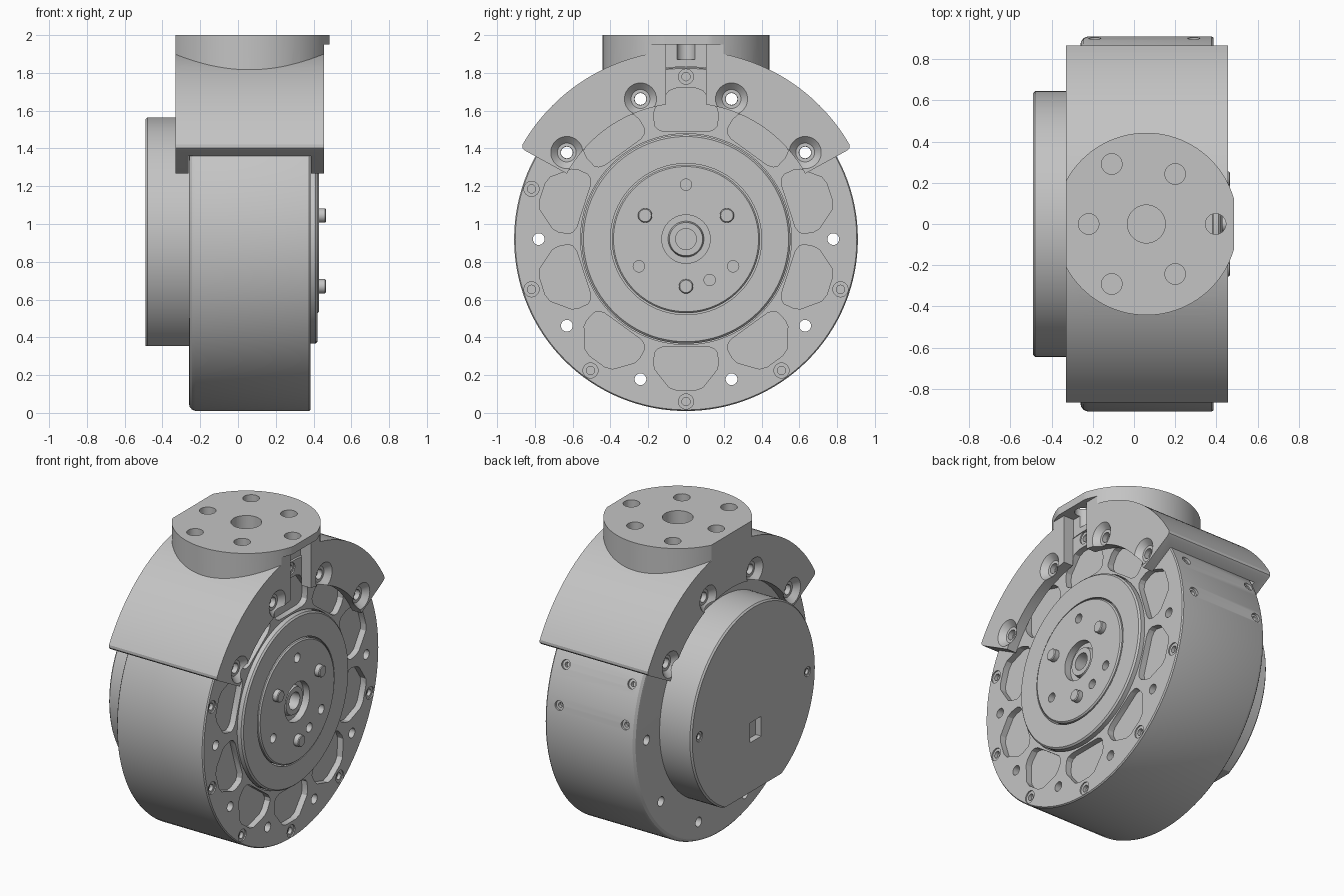
import bpy, bmesh
from math import sin, cos, radians, pi
from mathutils import Matrix

if "Cube" in bpy.data.objects:
    bpy.data.objects.remove(bpy.data.objects["Cube"], do_unlink=True)

CENTRE = 0.92                                   # height of the main axis
AXIS = Matrix.Translation((0, 0, CENTRE))
UPRIGHT = Matrix.Rotation(-pi / 2, 4, 'Y')      # turns the x axis to z

grey = bpy.data.materials.new("machined_grey")
grey.use_nodes = True
grey.diffuse_color = (0.55, 0.55, 0.55, 1)
grey.node_tree.nodes["Principled BSDF"].inputs["Base Color"].default_value = grey.diffuse_color


def lathe(bm, profile, matrix=AXIS, segs=24):
    """Closed solid turned about the x axis from (x, radius) points."""
    rings = []
    for x, r in profile:
        count = segs if r > 0 else 1
        rings.append([bm.verts.new(matrix @ Matrix.Rotation(2 * pi * i / segs, 4, 'X')
                                   @ Matrix.Translation((x, r, 0)).to_translation())
                      for i in range(count)])
    for a, b in zip(rings, rings[1:] + rings[:1]):
        if len(a) == len(b) == 1:
            continue
        for i in range(segs):
            j = (i + 1) % segs
            quad = [a[i % len(a)], a[j % len(a)], b[j % len(b)], b[i % len(b)]]
            bm.faces.new(list(dict.fromkeys(quad)))


def rod(bm, x0, x1, r, matrix=AXIS, segs=24):
    lathe(bm, [(x0, 0), (x0, r), (x1, r), (x1, 0)], matrix, segs)


def prism(bm, outline, x0, x1, matrix=Matrix()):
    """Extrudes a (y, z) outline along x."""
    ends = [[bm.verts.new(matrix @ Matrix.Translation((x, y, z)).to_translation())
             for y, z in outline] for x in (x0, x1)]
    for end in ends:
        bm.faces.new(end)
    for i in range(len(outline)):
        j = (i + 1) % len(outline)
        bm.faces.new([ends[0][i], ends[0][j], ends[1][j], ends[1][i]])


def box(bm, x0, x1, y0, y1, z0, z1):
    prism(bm, [(y0, z0), (y1, z0), (y1, z1), (y0, z1)], x0, x1)


def finish(name, bm):
    bmesh.ops.recalc_face_normals(bm, faces=bm.faces)
    mesh = bpy.data.meshes.new(name)
    bm.to_mesh(mesh)
    bm.free()
    mesh.materials.append(grey)
    obj = bpy.data.objects.new(name, mesh)
    bpy.context.collection.objects.link(obj)
    return obj


def combine(target, bm, operation='DIFFERENCE'):
    tool = finish("cutter", bm)
    mod = target.modifiers.new("cut", 'BOOLEAN')
    mod.solver = 'EXACT'
    mod.operation = operation
    mod.object = tool
    bpy.context.view_layer.objects.active = target
    bpy.ops.object.modifier_apply(modifier=mod.name)
    bpy.data.objects.remove(tool, do_unlink=True)


def smooth(obj):
    bpy.ops.object.select_all(action='DESELECT')
    obj.select_set(True)
    bpy.context.view_layer.objects.active = obj
    bpy.ops.object.shade_smooth_by_angle(angle=radians(25))


def around(r, degrees):
    """Spot on a circle about the main axis, counted from straight below."""
    a = radians(degrees)
    return Matrix.Translation((0, r * sin(a), CENTRE - r * cos(a)))


# Housing drum with a seat for the bearing
bm = bmesh.new()
lathe(bm, [(-0.26, 0), (-0.26, 0.87), (-0.256, 0.888), (-0.244, 0.902), (-0.225, 0.91),
           (0.377, 0.91), (0.385, 0.904), (0.385, 0.558), (0.3, 0.558), (0.3, 0)], segs=128)
housing = finish("housing", bm)

# Ten lightening pockets, ten through holes, face screws and rim screws
half = [(0.05, -0.80), (0.09, -0.785), (0.165, -0.69), (0.172, -0.655),
        (0.165, -0.60), (0.15, -0.582), (0.12, -0.57)]
pocket = half + [(-y, z) for y, z in reversed(half)]
bm = bmesh.new()
for k in range(10):
    prism(bm, pocket, 0.345, 0.42, AXIS @ Matrix.Rotation(radians(36 * k), 4, 'X'))
    rod(bm, -0.4, 0.5, 0.031, around(0.78, 18 + 36 * k))
for degrees in (0, 36, 72, 180, -36, -72, -108):
    lathe(bm, [(0.355, 0), (0.355, 0.022), (0.377, 0.022), (0.377, 0.04), (0.41, 0.04), (0.41, 0)],
          around(0.86, degrees))
for x in (-0.19, 0.29):
    for degrees in (8, 24):
        turn = Matrix.Rotation(radians(degrees), 4, 'X') @ Matrix.Rotation(pi / 2, 4, 'Z')
        lathe(bm, [(0.87, 0), (0.87, 0.015), (0.895, 0.015), (0.895, 0.03), (0.95, 0.03), (0.95, 0)],
              Matrix.Translation((x, 0, CENTRE)) @ turn)
combine(housing, bm)
smooth(housing)

# Bearing ring
bm = bmesh.new()
lathe(bm, [(0.28, 0.40), (0.28, 0.553), (0.41, 0.553), (0.42, 0.543), (0.42, 0.40)], segs=96)
smooth(finish("bearing_ring", bm))

# Output disc with stepped hub and small holes
bm = bmesh.new()
lathe(bm, [(0.28, 0), (0.28, 0.392), (0.422, 0.392), (0.43, 0.384), (0.43, 0.128), (0.385, 0.128),
           (0.385, 0.095), (0.41, 0.088), (0.41, 0.055), (0.31, 0.055), (0.31, 0)], segs=96)
output_disc = finish("output_disc", bm)
bm = bmesh.new()
for r, degrees in ((0.288, 60), (0.288, -60), (0.288, 180), (0.25, 30)):
    rod(bm, 0.36, 0.5, 0.03, around(r, degrees))
combine(output_disc, bm)
smooth(output_disc)

# Drive pins
for k in range(3):
    bm = bmesh.new()
    lathe(bm, [(0.35, 0), (0.35, 0.038), (0.46, 0.038), (0.465, 0.033), (0.465, 0)],
          around(0.25, 120 * k))
    smooth(finish(f"drive_pin_{k + 1}", bm))

# Rear cover with a flat underside, a connector slot and two screws
bm = bmesh.new()
lathe(bm, [(-0.25, 0), (-0.25, 0.645), (-0.48, 0.645), (-0.49, 0.635), (-0.49, 0)], segs=128)
cover = finish("rear_cover", bm)
bm = bmesh.new()
box(bm, -0.6, -0.2, -0.5, 0.5, 0.1, 0.355)
box(bm, -0.6, -0.45, -0.08, 0.035, 0.68, 0.81)
for degrees in (90, -90):
    lathe(bm, [(-0.6, 0), (-0.6, 0.032), (-0.483, 0.032), (-0.483, 0.018), (-0.465, 0.018), (-0.465, 0)],
          around(0.56, degrees))
combine(cover, bm)
smooth(cover)

# Saddle bracket: an arc that wraps the top of the drum
END = 28.8
angles = [30 + 120 * i / 64 for i in range(65)]
outline = [(cos(radians(a)), sin(radians(a))) for a in angles]
for a, r in ((180 - END - 0.3, 0.992), (180 - END, 0.975)):
    outline.append((r * cos(radians(a)), r * sin(radians(a))))
sweep = [180 - END - (180 - 2 * END) * i / 48 for i in range(49)]
outline += [(0.72 * cos(radians(a)), 0.72 * sin(radians(a))) for a in sweep]
for a, r in ((END, 0.975), (END + 0.3, 0.992)):
    outline.append((r * cos(radians(a)), r * sin(radians(a))))
bm = bmesh.new()
prism(bm, outline, -0.33, 0.455, AXIS)
bracket = finish("saddle_bracket", bm)

# Round mounting boss on top, trimmed flush but with a lip over the slot
BOSS = Matrix.Translation((0.06, 0, 0)) @ UPRIGHT
bm = bmesh.new()
rod(bm, 1.79, 2.0, 0.4425, BOSS, 96)
boss = finish("boss", bm)
bm = bmesh.new()
box(bm, -0.7, -0.33, -0.6, 0.6, 1.6, 2.2)
box(bm, 0.455, 0.7, -0.6, 0.6, 1.6, 1.95)
combine(boss, bm)
bm = bmesh.new()
box(bm, 0.485, 0.7, -0.6, 0.6, 1.6, 2.2)
combine(boss, bm)
bm = bmesh.new()
bm.from_mesh(boss.data)
bpy.data.objects.remove(boss, do_unlink=True)
combine(bracket, bm, 'UNION')

# Drum clearance, then cable slot, then the bolt holes
bm = bmesh.new()
rod(bm, -0.262, 0.387, 0.912, AXIS, 128)
combine(bracket, bm)
bm = bmesh.new()
box(bm, 0.38, 0.7, -0.105, 0.105, 1.5, 1.95)
combine(bracket, bm)
bm = bmesh.new()
for degrees in (126, 162, 198, 234):
    lathe(bm, [(-0.4, 0), (-0.4, 0.087), (-0.332, 0.087), (-0.295, 0.05), (-0.295, 0.032),
               (0.42, 0.032), (0.42, 0.05), (0.457, 0.087), (0.6, 0.087), (0.6, 0)],
          around(0.78, degrees), 32)
rod(bm, 1.85, 2.1, 0.092, BOSS, 40)
for k in range(6):
    a = radians(60 * k)
    r = 0.28 if k % 2 else 0.336
    rod(bm, 1.87, 2.1, 0.05, Matrix.Translation((r * cos(a), r * sin(a), 0)) @ BOSS)
combine(bracket, bm)
smooth(bracket)
